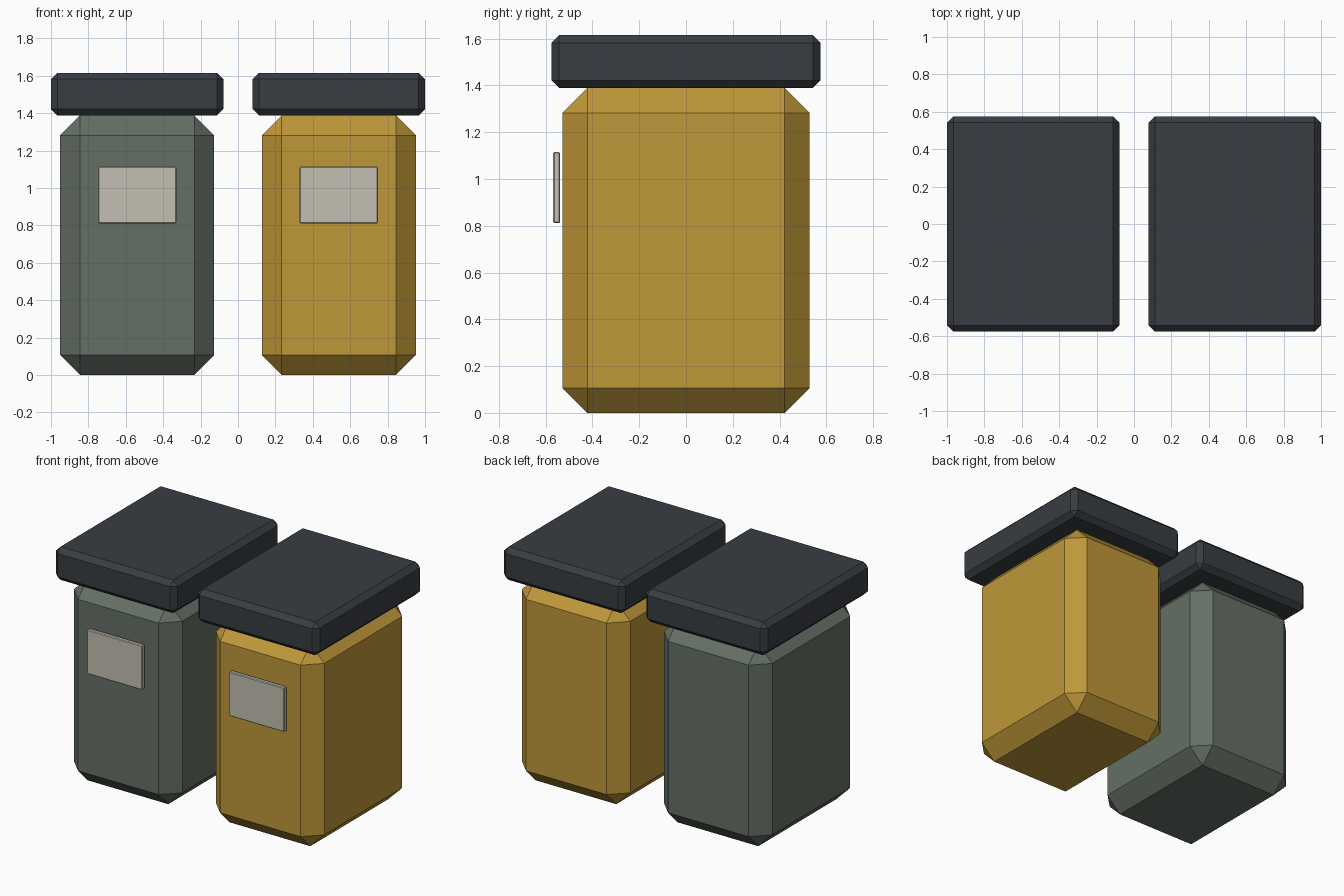
import bpy, bmesh
from mathutils import Matrix, Vector

if "Cube" in bpy.data.objects:
    bpy.data.objects.remove(bpy.data.objects["Cube"])


def paint(name, rgb):
    mat = bpy.data.materials.new(name)
    mat.diffuse_color = (*rgb, 1.0)
    mat.use_nodes = True
    mat.node_tree.nodes["Principled BSDF"].inputs["Base Color"].default_value = mat.diffuse_color
    return mat


def chamfered_box(name, centre, size, chamfer, mat):
    bm = bmesh.new()
    bmesh.ops.create_cube(bm, size=1.0, matrix=Matrix.Diagonal((*size, 1.0)))
    bmesh.ops.bevel(bm, geom=bm.edges[:], offset=chamfer, segments=1,
                    profile=0.5, affect='EDGES')
    mesh = bpy.data.meshes.new(name)
    bm.to_mesh(mesh)
    bm.free()
    mesh.materials.append(mat)
    obj = bpy.data.objects.new(name, mesh)
    obj.location = Vector(centre)
    bpy.context.collection.objects.link(obj)
    return obj


green = paint("green_plastic", (0.13, 0.16, 0.13))
ochre = paint("ochre_plastic", (0.52, 0.31, 0.04))
dark = paint("dark_lid", (0.04, 0.047, 0.055))
cream = paint("label_cream", (0.55, 0.52, 0.44))

# Two matching bins side by side
for side, x, colour in (("left", -0.539, green), ("right", 0.539, ochre)):
    # Body with wide chamfers on every edge
    chamfered_box(side + "_bin_body", (x, 0, 0.694), (0.823, 1.056, 1.388), 0.106, colour)
    # Overhanging lid
    chamfered_box(side + "_bin_lid", (x, 0, 1.502), (0.922, 1.152, 0.228), 0.034, dark)
    # Blank label plate just off the front face
    chamfered_box(side + "_bin_label", (x, -0.553, 0.963), (0.418, 0.030, 0.304), 0.005, cream)
